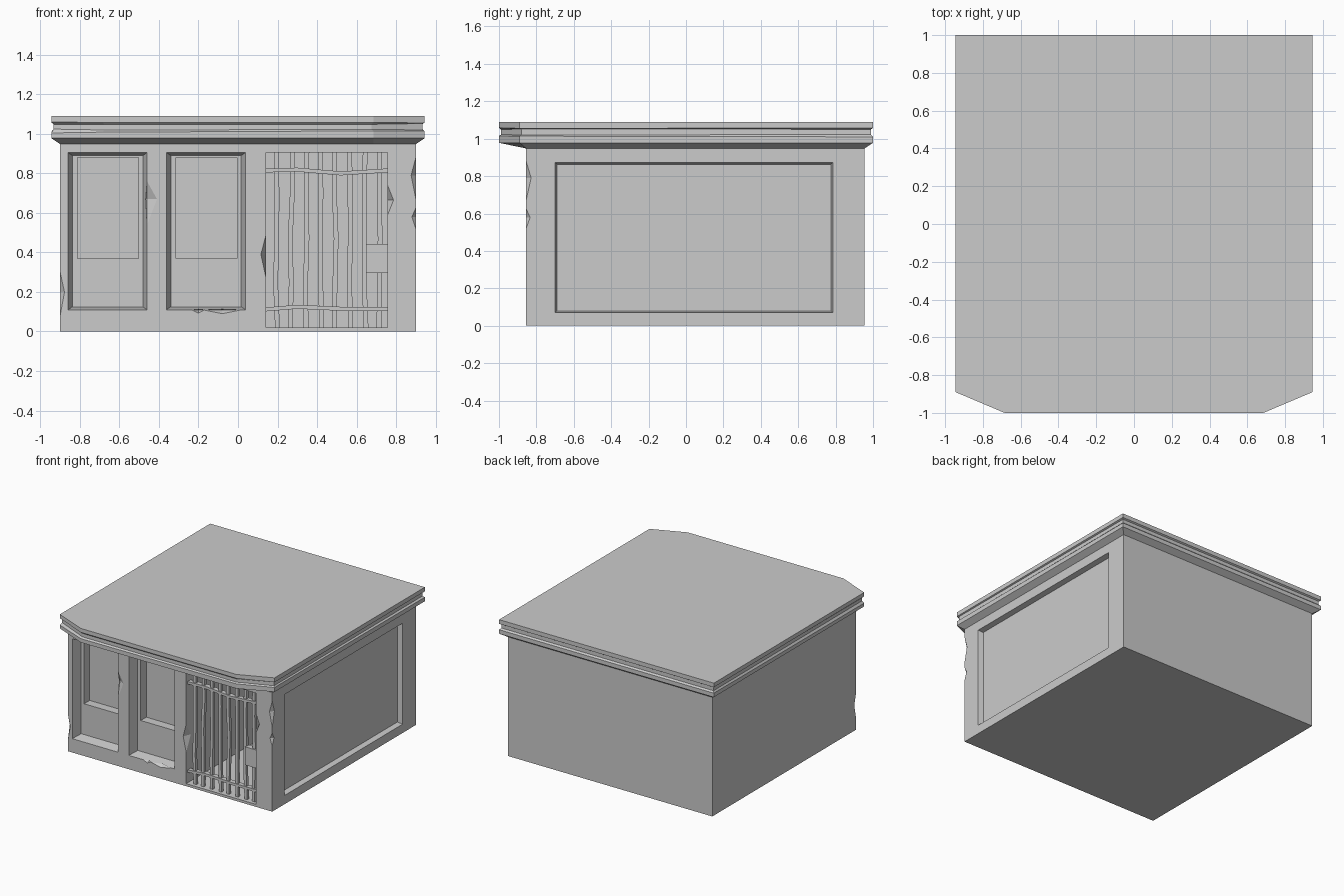
import bpy, bmesh, random
from mathutils import Vector

if "Cube" in bpy.data.objects:
    bpy.data.objects.remove(bpy.data.objects["Cube"])

random.seed(4)


def loft(name, rings, caps=(True, True)):
    """Join matching rings of points into a flat-faced solid."""
    bm = bmesh.new()
    rows = [[bm.verts.new(p) for p in ring] for ring in rings]
    n = len(rows[0])
    for a, b in zip(rows, rows[1:]):
        for i in range(n):
            j = (i + 1) % n
            bm.faces.new((a[i], a[j], b[j], b[i]))
    if caps[0]:
        bm.faces.new(rows[0][::-1])
    if caps[1]:
        bm.faces.new(rows[-1])
    bmesh.ops.recalc_face_normals(bm, faces=bm.faces)
    mesh = bpy.data.meshes.new(name)
    bm.to_mesh(mesh)
    bm.free()
    ob = bpy.data.objects.new(name, mesh)
    bpy.context.collection.objects.link(ob)
    return ob


def rect_y(x0, x1, z0, z1, y):
    return [(x0, y, z0), (x1, y, z0), (x1, y, z1), (x0, y, z1)]


def rect_x(y0, y1, z0, z1, x):
    return [(x, y0, z0), (x, y1, z0), (x, y1, z1), (x, y0, z1)]


def box(name, x0, x1, y0, y1, z0, z1):
    return loft(name, [rect_y(x0, x1, z0, z1, y0), rect_y(x0, x1, z0, z1, y1)])


def cut(target, cutter):
    cutter.hide_render = True
    mod = target.modifiers.new("cut", 'BOOLEAN')
    mod.object = cutter
    mod.solver = 'EXACT'
    bpy.context.view_layer.objects.active = target
    bpy.ops.object.modifier_apply(modifier=mod.name)
    bpy.data.objects.remove(cutter)


FRONT = -0.855
body = box("building_body", -0.9, 0.9, FRONT, 0.955, 0, 0.95)

# Two window frames with sloped reveals and a deeper upper pane
for x in (-0.86, -0.362):
    w, z0, z1 = 0.4, 0.11, 0.905
    inner = (x + 0.022, x + w - 0.022, z0 + 0.015, z1 - 0.015)
    cut(body, loft("frame_cutter", [rect_y(x, x + w, z0, z1, FRONT - 0.05),
                                    rect_y(x, x + w, z0, z1, FRONT),
                                    rect_y(*inner, FRONT + 0.08)]))
    cut(body, box("pane_cutter", x + 0.048, x + 0.357, FRONT + 0.05, FRONT + 0.15, 0.37, 0.88))

# Cell behind the barred gate
cut(body, box("cell_cutter", 0.142, 0.757, FRONT - 0.05, 0.35, 0.02, 0.905))

# Sunken panel on the right wall
cut(body, loft("side_panel_cutter", [rect_x(-0.7, 0.785, 0.07, 0.873, 0.95),
                                     rect_x(-0.7, 0.785, 0.07, 0.873, 0.9),
                                     rect_x(-0.69, 0.775, 0.08, 0.863, 0.86)]))

# Chipped plaster along edges: centre x, z, then half sizes x, y, z below and above
chips = [(-0.9, 0.2, 0.022, 0.025, 0.12, 0.1), (0.9, 0.79, 0.024, 0.027, 0.12, 0.09),
         (0.9, 0.58, 0.02, 0.022, 0.06, 0.045), (-0.46, 0.67, 0.05, 0.03, 0.13, 0.09),
         (0.142, 0.39, 0.026, 0.06, 0.12, 0.1), (0.757, 0.665, 0.03, 0.05, 0.075, 0.075),
         (-0.2, 0.108, 0.03, 0.03, 0.015, 0.01), (-0.08, 0.108, 0.09, 0.03, 0.018, 0.01)]
for x, z, rx, ry, lo, hi in chips:
    bm = bmesh.new()
    bmesh.ops.create_icosphere(bm, subdivisions=1, radius=1)
    bm.clear()
    for p in ((rx, 0, 0), (-rx, 0, 0), (0, ry, 0), (0, -ry, 0), (0, 0, -lo), (0, 0, hi)):
        bm.verts.new(Vector(p) + Vector((x, FRONT, z)))
    bmesh.ops.convex_hull(bm, input=bm.verts)
    mesh = bpy.data.meshes.new("chip_cutter")
    bm.to_mesh(mesh)
    bm.free()
    chip = bpy.data.objects.new("chip_cutter", mesh)
    bpy.context.collection.objects.link(chip)
    cut(body, chip)

# Roof cornice: stepped profile swept round the chamfered outline
wall = [(-0.9, FRONT), (-0.685, FRONT), (0.685, FRONT), (0.9, FRONT), (0.9, 0.955), (-0.9, 0.955)]
roof = [(-0.945, -0.89), (-0.685, -1), (0.685, -1), (0.945, -0.89), (0.945, 1), (-0.945, 1)]


def roof_ring(inset, z, wobble=0.0):
    k = 1 - inset
    return [(x * k, y * k, z + (random.uniform(-wobble, wobble) if y < 0 else 0)) for x, y in roof]


loft("roof_cornice", [[(x, y, 0.948) for x, y in wall],
                      roof_ring(0, 0.978), roof_ring(0, 1.01, 0.006),
                      roof_ring(0.012, 1.022, 0.004), roof_ring(0.012, 1.05, 0.003),
                      roof_ring(0, 1.057, 0.003), roof_ring(0, 1.09)], caps=(False, True))

# Gate bars, slightly bent like old iron
gate_y = FRONT + 0.04
for i in range(8):
    x = 0.195 + 0.0745 * i
    rings = []
    for z in (0.02, 0.25, 0.47, 0.7, 0.905):
        c, r = x + random.uniform(-0.006, 0.006), 0.012
        rings.append([(c - r, gate_y - r, z), (c + r, gate_y - r, z),
                      (c + r, gate_y + r, z), (c - r, gate_y + r, z)])
    loft("gate_bar", rings)

# Two cross rails with a sagging bend
for z, sag in ((0.815, (0, 0.004, -0.015, 0)), (0.115, (-0.003, 0.01, 0, 0))):
    rings = []
    for x, dz in zip((0.142, 0.3, 0.52, 0.757), sag):
        h = 0.01
        rings.append([(x, gate_y - 0.02, z + dz - h), (x, gate_y + 0.018, z + dz - h),
                      (x, gate_y + 0.018, z + dz + h), (x, gate_y - 0.02, z + dz + h)])
    loft("gate_rail", rings)

# Lock box on the gate
box("gate_lock", 0.648, 0.757, gate_y - 0.022, gate_y + 0.022, 0.297, 0.442)
